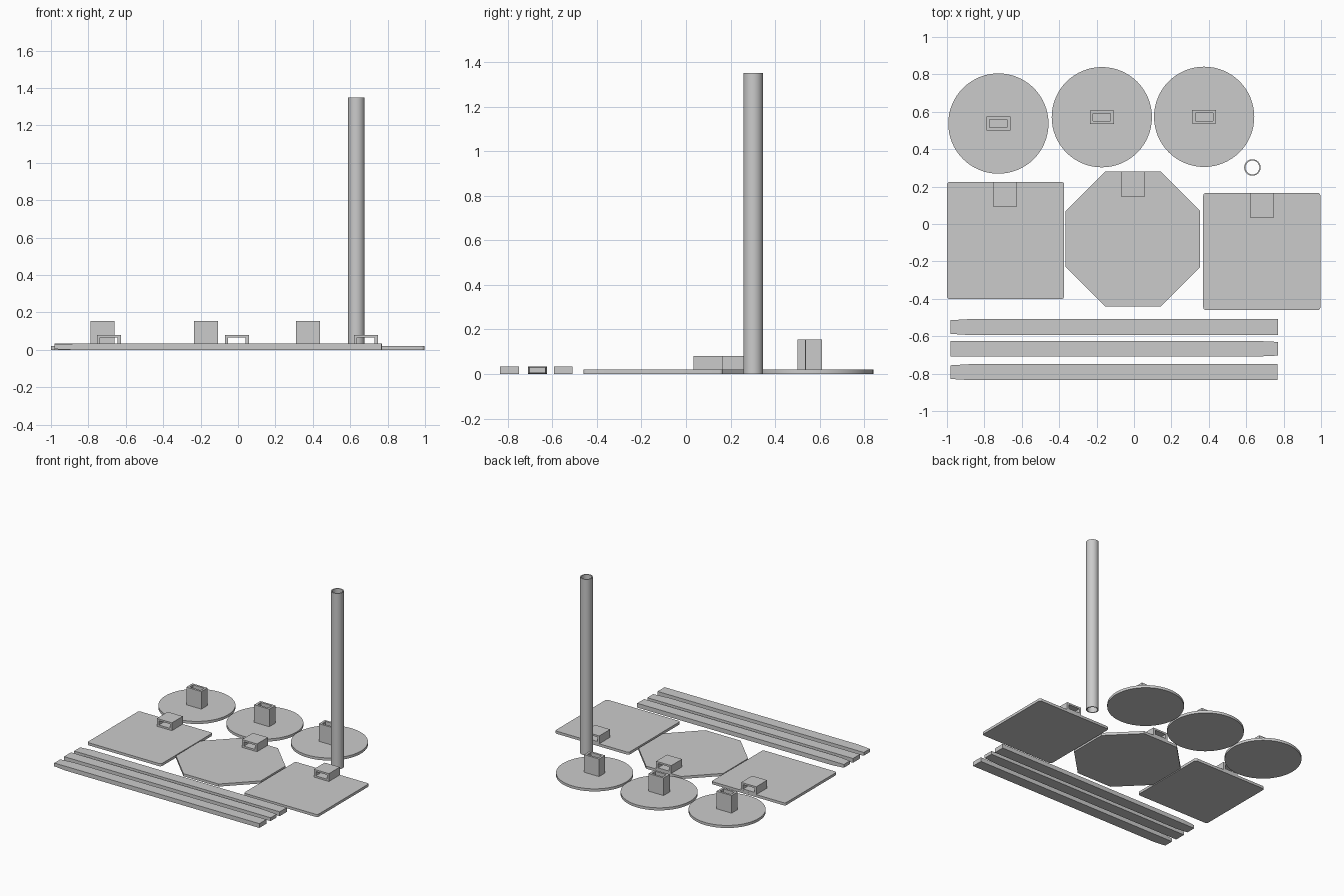
import bpy, bmesh, math

if "Cube" in bpy.data.objects:
    bpy.data.objects.remove(bpy.data.objects["Cube"])

grey = bpy.data.materials.new("light_grey")
grey.diffuse_color = (0.6, 0.6, 0.6, 1)
grey.use_nodes = True
grey.node_tree.nodes["Principled BSDF"].inputs["Base Color"].default_value = grey.diffuse_color

T = 0.02  # plate thickness


def finish(name, bm, smooth=False):
    bmesh.ops.recalc_face_normals(bm, faces=bm.faces)
    me = bpy.data.meshes.new(name)
    bm.to_mesh(me)
    bm.free()
    me.materials.append(grey)
    ob = bpy.data.objects.new(name, me)
    bpy.context.collection.objects.link(ob)
    if smooth:
        bpy.ops.object.select_all(action='DESELECT')
        ob.select_set(True)
        bpy.context.view_layer.objects.active = ob
        bpy.ops.object.shade_smooth_by_angle(angle=math.radians(30))
    return ob


def loft(name, rings, capped=True, closed=False, smooth=False):
    """Skin a list of equal-length rings of 3D points."""
    bm = bmesh.new()
    vs = [[bm.verts.new(p) for p in r] for r in rings]
    n = len(vs[0])
    pairs = list(zip(vs, vs[1:])) + ([(vs[-1], vs[0])] if closed else [])
    for a, b in pairs:
        for i in range(n):
            j = (i + 1) % n
            bm.faces.new((a[i], a[j], b[j], b[i]))
    if capped and not closed:
        bm.faces.new(vs[0])
        bm.faces.new(vs[-1])
    return finish(name, bm, smooth)


def rect(hw, hh):
    return [(-hw, -hh), (hw, -hh), (hw, hh), (-hw, hh)]


def circle(r, n=64, phase=0.0):
    return [(r * math.cos(phase + 2 * math.pi * i / n),
             r * math.sin(phase + 2 * math.pi * i / n)) for i in range(n)]


def rounded_rect(hw, hh, r, steps=5):
    pts = []
    for k, (sx, sy) in enumerate([(1, 1), (-1, 1), (-1, -1), (1, -1)]):
        for i in range(steps + 1):
            a = math.pi / 2 * (k + i / steps)
            pts.append((sx * (hw - r) + r * math.cos(a), sy * (hh - r) + r * math.sin(a)))
    return pts


def slab(name, profile, cx, cy, smooth=False):
    return loft(name, [[(cx + x, cy + y, z) for x, y in profile] for z in (0, T)], smooth=smooth)


def pipe(name, outer, inner, lo, hi, place, smooth=False):
    """Hollow prism; place(u, v, w) maps profile and length to world space."""
    rings = [[place(u, v, w) for u, v in p]
             for p, w in ((outer, lo), (outer, hi), (inner, hi), (inner, lo))]
    return loft(name, rings, closed=True, smooth=smooth)


SOCKET_OUT, SOCKET_IN = rect(0.064, 0.037), rect(0.047, 0.021)

# Round bases with upright sockets
for i, (cx, cy) in enumerate([(-0.725, 0.537), (-0.172, 0.571), (0.375, 0.573)]):
    slab(f"round_base_{i + 1}", circle(0.268), cx, cy, smooth=True)
    pipe(f"upright_socket_{i + 1}", SOCKET_OUT, SOCKET_IN, T, 0.155,
         lambda u, v, w: (cx + u, cy + v, w))

# Flat panels, each with a sleeve lying at the back edge
square = rounded_rect(0.3135, 0.3135, 0.016)
octagon = circle(0.36 / math.cos(math.pi / 8), 8, math.pi / 8)
panels = [("left_square_panel", square, -0.6865, -0.088, -0.69, 0.225),
          ("octagon_panel", octagon, -0.006, -0.08, -0.006, 0.28),
          ("right_square_panel", square, 0.6835, -0.147, 0.684, 0.166)]
for name, profile, cx, cy, sx, back in panels:
    slab(name, profile, cx, cy, smooth=profile is square)
    pipe(name + "_sleeve", rect(0.064, 0.03), rect(0.047, 0.0165), back - 0.132, back,
         lambda u, v, w: (sx + u, w, 0.05 + v))

# Tall hollow pole
pipe("pole", circle(0.044), circle(0.037), 0, 1.35,
     lambda u, v, w: (0.633 + u, 0.302 + v, w), smooth=True)

# Long bars, each with one slightly tapered tip: (centre y, x stations, half-size at each)
FULL, TIP = (0.0425, 0.0165), (0.0365, 0.0125)
bars = [("rear_bar", -0.551, [(-0.98, TIP), (-0.88, FULL), (0.77, FULL)]),
        ("middle_bar", -0.667, [(-0.98, FULL), (0.64, FULL), (0.77, TIP)]),
        ("front_bar", -0.792, [(-0.98, TIP), (-0.88, FULL), (0.766, FULL)])]
for name, cy, stations in bars:
    loft(name, [[(x, cy + u, 0.0165 + v) for u, v in rect(*s)] for x, s in stations])
